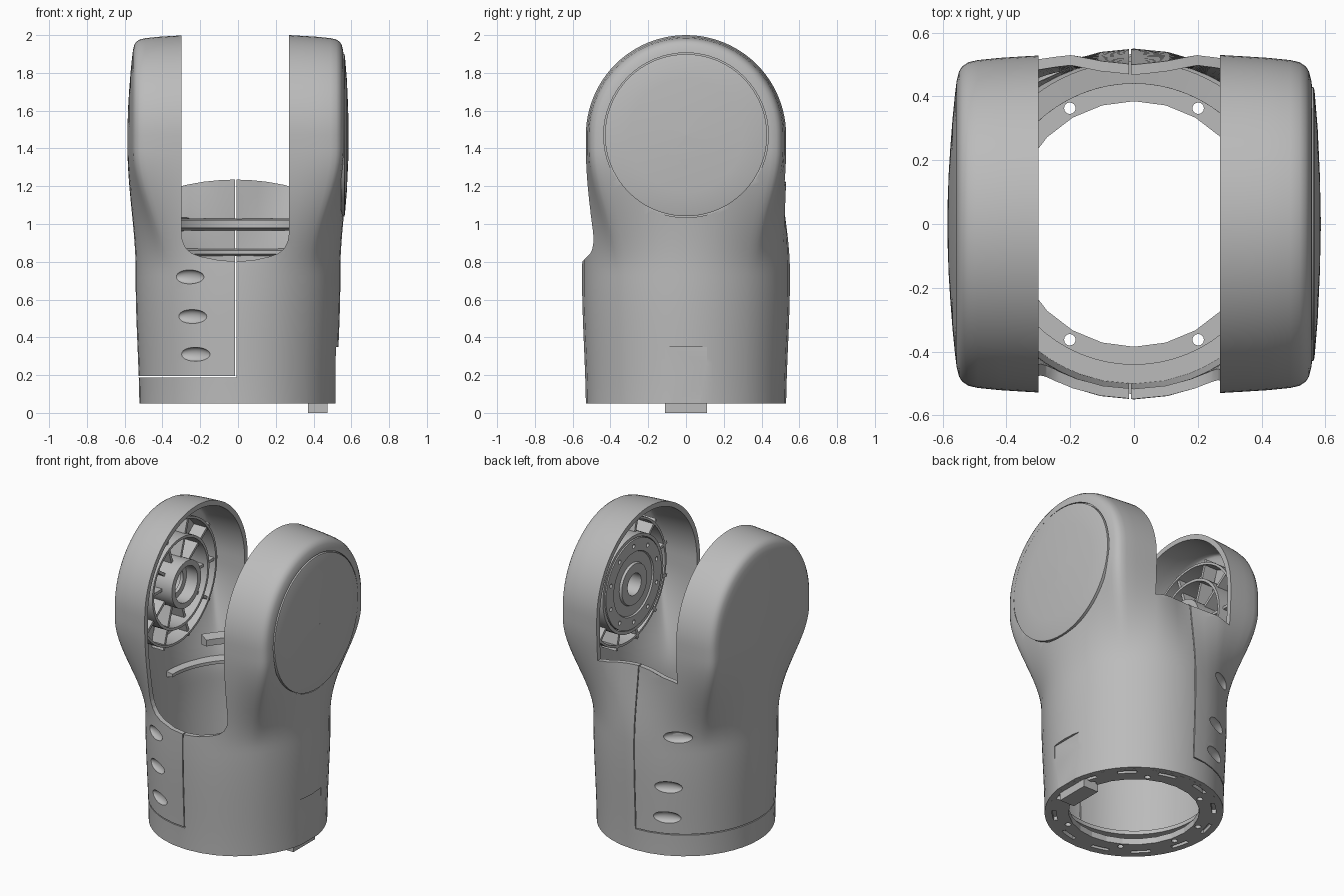
import bpy, bmesh, math
from mathutils import Matrix, Vector

if "Cube" in bpy.data.objects:
    bpy.data.objects.remove(bpy.data.objects["Cube"])

grey = bpy.data.materials.new("plain grey")
grey.use_nodes = True
COLOUR = (0.5, 0.5, 0.5, 1)
grey.diffuse_color = COLOUR
grey.node_tree.nodes["Principled BSDF"].inputs["Base Color"].default_value = COLOUR

ZC = 1.47                                   # height of the pivot axis
TO_X = Matrix.Translation((0, 0, ZC)) @ Matrix.Rotation(math.pi / 2, 4, 'Y')


def finish(name, bm):
    bmesh.ops.recalc_face_normals(bm, faces=bm.faces)
    mesh = bpy.data.meshes.new(name)
    bm.to_mesh(mesh)
    bm.free()
    mesh.materials.append(grey)
    ob = bpy.data.objects.new(name, mesh)
    bpy.context.collection.objects.link(ob)
    return ob


def activate(ob):
    bpy.ops.object.select_all(action='DESELECT')
    ob.select_set(True)
    bpy.context.view_layer.objects.active = ob


def smooth(ob, angle=32):
    activate(ob)
    bpy.ops.object.shade_smooth_by_angle(angle=math.radians(angle))


def cut(ob, cutter):
    mod = ob.modifiers.new("cut", 'BOOLEAN')
    mod.object, mod.operation, mod.solver = cutter, 'DIFFERENCE', 'EXACT'
    activate(ob)
    bpy.ops.object.modifier_apply(modifier=mod.name)
    bpy.data.objects.remove(cutter)


def add_box(bm, lo, hi, matrix=Matrix()):
    lo, hi = Vector(lo), Vector(hi)
    size = Matrix.Diagonal((*(hi - lo), 1))
    bmesh.ops.create_cube(bm, size=1, matrix=matrix @ Matrix.Translation((lo + hi) / 2) @ size)


def add_ring(bm, profile, matrix=Matrix(), start=0, sweep=360, seg=64):
    """Sweep a closed (radius, height) profile round the local z axis."""
    full = sweep == 360
    loops = []
    for i in range(seg if full else seg + 1):
        a = math.radians(start + sweep * i / seg)
        loops.append([bm.verts.new(matrix @ Vector((r * math.cos(a), r * math.sin(a), h)))
                      for r, h in profile])
    n = len(profile)
    for i in range(seg):
        a, b = loops[i], loops[(i + 1) % len(loops)]
        for j in range(n):
            bm.faces.new((a[j], a[(j + 1) % n], b[(j + 1) % n], b[j]))
    if not full:
        bm.faces.new(loops[0])
        bm.faces.new(loops[-1])


def band(r0, r1, h0, h1):
    return [(r0, h0), (r1, h0), (r1, h1), (r0, h1)]


def ease(t):
    t = min(max(t, 0), 1)
    return t * t * (3 - 2 * t)


def body_radius(z):
    return 0.53 + 0.02 * ease(z / 0.7)


# Outer shell: round body section blending into two domed ears
EAR = [(0.2, 0.533), (0.27, 0.53), (0.34, 0.526), (0.42, 0.521), (0.49, 0.514),
       (0.52, 0.507), (0.538, 0.495), (0.549, 0.478), (0.556, 0.45), (0.561, 0.41),
       (0.569, 0.33), (0.576, 0.24), (0.581, 0.16), (0.584, 0.08), (0.585, 0)]
half = [(x, -r) for x, r in EAR] + [(x, r) for x, r in reversed(EAR[:-1])]
bridge = [(0.1, 0.505), (0, 0.49), (-0.1, 0.505)]
section = half + bridge + [(-x, -y) for x, y in half] + [(-x, -y) for x, y in bridge]

bm = bmesh.new()
rings = []
LOW, HIGH = 40, 24
for i in range(LOW + 1):
    z = 0.05 + (ZC - 0.05) * i / LOW
    t, r = ease((z - 0.75) / 0.65), body_radius(z)
    ring = []
    for x, y in section:
        a = math.atan2(y, x)
        ring.append(bm.verts.new(((1 - t) * r * 0.985 * math.cos(a) + t * x,
                                  (1 - t) * r * math.sin(a) + t * y, z)))
    rings.append(ring)
for i in range(1, HIGH + 1):
    a = math.pi / 2 * i / HIGH
    rings.append([bm.verts.new((x, y * math.cos(a), ZC + abs(y) * math.sin(a)))
                  for x, y in section])
n, ear_n = len(section), len(half)
for i in range(LOW + HIGH):
    for j in range(n):
        if i >= LOW and j % (n // 2) >= ear_n - 1:
            continue                        # no wall between the ears up here
        k = (j + 1) % n
        bm.faces.new((rings[i][j], rings[i][k], rings[i + 1][k], rings[i + 1][j]))
bmesh.ops.remove_doubles(bm, verts=bm.verts, dist=1e-5)
loose = [v for v in bm.verts if not v.link_faces]
bmesh.ops.delete(bm, geom=loose, context='VERTS')
shell = finish("fork_shell", bm)
mod = shell.modifiers.new("wall", 'SOLIDIFY')
mod.thickness, mod.offset = 0.032, -1
activate(shell)
bpy.ops.object.modifier_apply(modifier=mod.name)


# Openings between the ears, lower at the front than at the back
def notch(profile, y0, y1):
    bm = bmesh.new()
    face = bm.faces.new([bm.verts.new((x, y0, z)) for x, z in profile])
    out = bmesh.ops.extrude_face_region(bm, geom=[face])
    moved = [v for v in out["geom"] if isinstance(v, bmesh.types.BMVert)]
    bmesh.ops.translate(bm, verts=moved, vec=(0, y1 - y0, 0))
    return finish("notch_cutter", bm)


front = [(-0.3, 2.2), (-0.3, 0.95), (-0.294, 0.91), (-0.275, 0.87), (-0.245, 0.845),
         (-0.2, 0.828), (-0.1, 0.808), (-0.01, 0.802), (0.08, 0.808), (0.17, 0.828),
         (0.215, 0.845), (0.245, 0.87), (0.264, 0.91), (0.27, 0.95), (0.27, 2.2)]
back = [(-0.3, 2.2), (-0.3, 1.2), (-0.27, 1.208), (-0.18, 1.224), (-0.09, 1.233),
        (-0.015, 1.235), (0.06, 1.233), (0.15, 1.224), (0.24, 1.208), (0.27, 1.2), (0.27, 2.2)]
cut(shell, notch(front, -1, 0.01))
cut(shell, notch(back, -0.01, 1))

# Scooped finger dents, three at the front and four at the back
bm = bmesh.new()
dents = [(-1, 25, 0.31), (-1, 26.5, 0.51), (-1, 28, 0.72),
         (1, 23, 0.3), (1, 24, 0.5), (1, 30, 0.83), (1, 34, 1.0)]
for side, angle, z in dents:
    a = math.radians(angle)
    r = body_radius(z) - (0.01 if z > 0.9 else 0)
    place = Matrix.Translation((-r * math.sin(a), side * r * math.cos(a), z))
    turn = Matrix.Rotation(side * a, 4, 'Z')
    bmesh.ops.create_uvsphere(bm, u_segments=32, v_segments=16, radius=1,
                              matrix=place @ turn @ Matrix.Diagonal((0.088, 0.029, 0.037, 1)))
cut(shell, finish("dent_cutter", bm))

# Panel seams, cover seam and flat patch above the foot
for lo, hi in [((-0.015, -1, 0.19), (-0.009, 1, 1.4)), ((-1, -1, 0.188), (-0.009, 1, 0.194)),
               ((0.516, -0.11, 0), (0.7, 0.11, 0.35))]:
    bm = bmesh.new()
    add_box(bm, lo, hi)
    cut(shell, finish("seam_cutter", bm))
bm = bmesh.new()
add_ring(bm, band(0.428, 0.436, 0.545, 0.65), TO_X)
cut(shell, finish("cover_seam_cutter", bm))
smooth(shell)

# Round side cover on the left ear
bm = bmesh.new()
add_ring(bm, [(0.002, 0.55), (0.429, 0.545), (0.429, 0.563), (0.42, 0.566), (0.3, 0.576),
              (0.15, 0.583), (0.002, 0.586)], TO_X, seg=72)
smooth(finish("side_cover", bm))

# Base flange with screw holes and arc slots
bm = bmesh.new()
add_ring(bm, band(0.385, 0.505, 0.05, 0.09), seg=24)
flange = finish("base_flange", bm)
bm = bmesh.new()
for i in range(8):
    a = math.radians(61 if i % 2 else 29)
    if i % 2 == 0:
        a = math.radians(15)
    sx, sy = (-1 if i & 2 else 1), (-1 if i & 4 else 1)
    spot = Matrix.Translation((sx * 0.415 * math.cos(a), sy * 0.415 * math.sin(a), 0.07))
    bmesh.ops.create_cone(bm, cap_ends=True, segments=16, radius1=0.018, radius2=0.018,
                          depth=0.1, matrix=spot)
for i in range(12):
    add_ring(bm, band(0.458, 0.482, 0, 0.075), start=30 * i + 8, sweep=14, seg=4)
cut(flange, finish("flange_cutter", bm))

# Foot tab
bm = bmesh.new()
add_box(bm, (0.37, -0.11, 0), (0.475, 0.11, 0.06))
finish("foot_tab", bm)

# Rails inside the back wall and a ledge round the lower body
bm = bmesh.new()
add_ring(bm, [(0.44, 0.98), (0.51, 0.965), (0.51, 1.03), (0.44, 1.02)], start=30, sweep=120, seg=32)
add_ring(bm, [(0.47, 0.84), (0.525, 0.83), (0.525, 0.87), (0.47, 0.86)], start=0, sweep=180, seg=40)
add_ring(bm, band(0.44, 0.505, 0.15, 0.175))
smooth(finish("inner_rails", bm))


# Ribbed bearing seats inside the ears
def bearing(name, side, rings, ribs, r0, r1, x0):
    bm = bmesh.new()
    for a, b, h0, h1 in rings:
        add_ring(bm, band(a, b, side * h0, side * h1), TO_X, seg=48)
    for i in range(ribs):
        spin = Matrix.Translation((0, 0, ZC)) @ Matrix.Rotation(math.tau * (i + 0.5) / ribs, 4, 'X')
        xs = sorted((side * x0, side * 0.53))
        add_box(bm, (xs[0], -0.009, r0), (xs[1], 0.009, r1), spin)
    return finish(name, bm)


right = bearing("right_bearing_seat", -1,
                [(0.115, 0.15, 0.37, 0.54), (0.08, 0.12, 0.45, 0.47),
                 (0.275, 0.292, 0.41, 0.54), (0.385, 0.4, 0.43, 0.53)], 10, 0.14, 0.42, 0.44)
smooth(right)
left = bearing("left_bearing_seat", 1,
               [(0.385, 0.4, 0.42, 0.53), (0.29, 0.31, 0.38, 0.53)], 12, 0.3, 0.42, 0.42)
smooth(left)

# Drive hub with bolt circle in the left ear
bm = bmesh.new()
add_ring(bm, [(0.07, 0.37), (0.13, 0.37), (0.135, 0.385), (0.2, 0.385), (0.205, 0.375),
              (0.285, 0.375), (0.285, 0.53), (0.07, 0.53)], TO_X, seg=48)
hub = finish("drive_hub", bm)
bm = bmesh.new()
for i in range(10):
    a = math.tau * i / 10
    spot = TO_X @ Matrix.Translation((0.245 * math.cos(a), 0.245 * math.sin(a), 0.38))
    bmesh.ops.create_cone(bm, cap_ends=True, segments=12, radius1=0.013, radius2=0.013,
                          depth=0.06, matrix=spot)
cut(hub, finish("bolt_cutter", bm))
smooth(hub)
